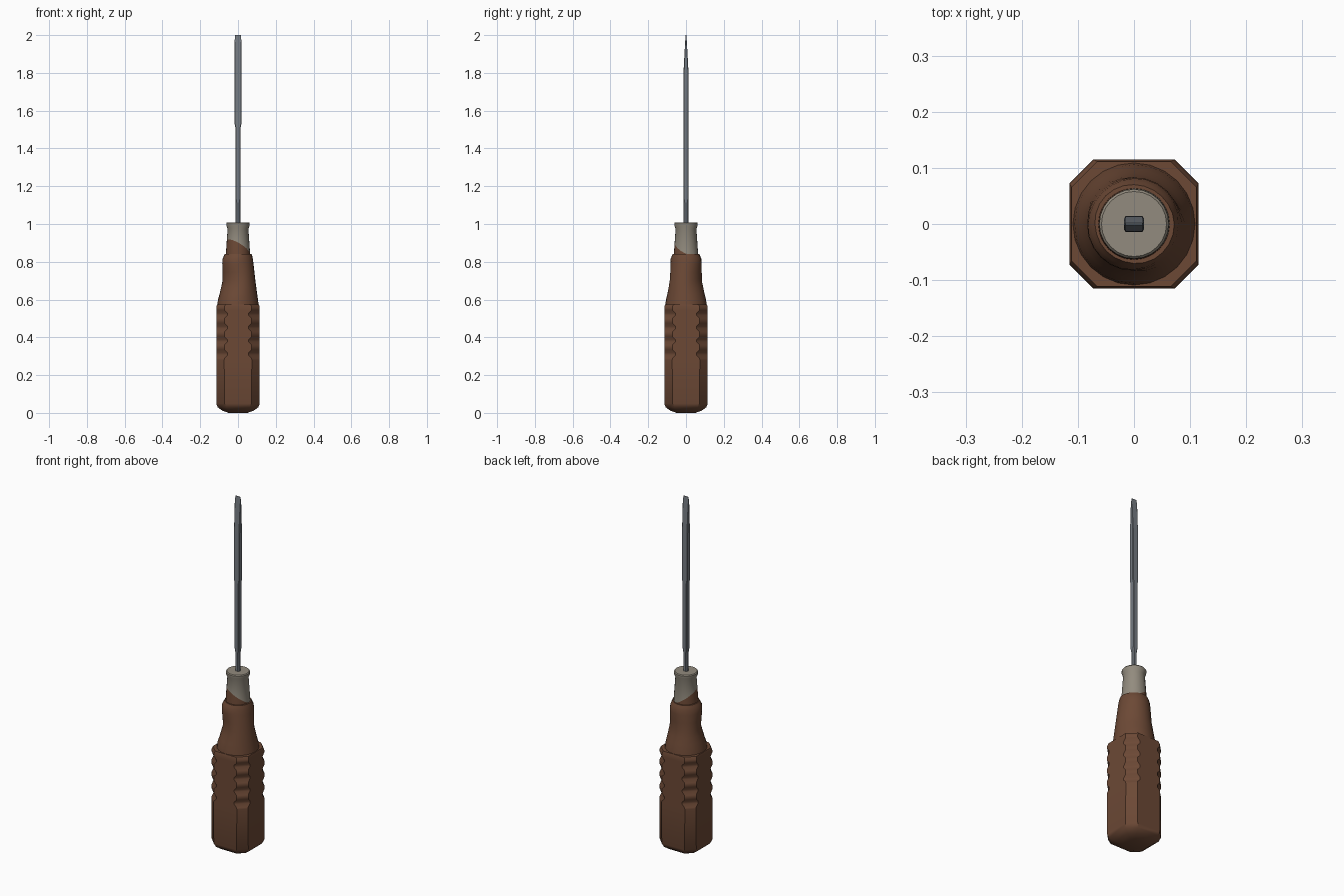
import bpy, bmesh, math
from mathutils import Vector

if "Cube" in bpy.data.objects:
    bpy.data.objects.remove(bpy.data.objects["Cube"])


def material(name, rgb):
    m = bpy.data.materials.new(name)
    m.diffuse_color = (*rgb, 1)
    m.use_nodes = True
    m.node_tree.nodes["Principled BSDF"].inputs["Base Color"].default_value = m.diffuse_color
    return m


BROWN = material("brown_wood", (0.150, 0.066, 0.036))
TAN = material("beige_ferrule", (0.29, 0.26, 0.21))
STEEL = material("grey_steel", (0.18, 0.20, 0.225))


def loft(name, rings, mats, angle=35, edit=None):
    """Skin a stack of equal-length rings, cap both ends."""
    bm = bmesh.new()
    vs = [[bm.verts.new(p) for p in r] for r in rings]
    n = len(vs[0])
    for a, b in zip(vs, vs[1:]):
        for i in range(n):
            j = (i + 1) % n
            bm.faces.new((a[i], a[j], b[j], b[i]))
    bm.faces.new(vs[0][::-1])
    bm.faces.new(vs[-1])
    if edit:
        edit(bm)
    bmesh.ops.recalc_face_normals(bm, faces=bm.faces)
    me = bpy.data.meshes.new(name)
    bm.to_mesh(me)
    bm.free()
    for m in mats:
        me.materials.append(m)
    ob = bpy.data.objects.new(name, me)
    bpy.context.collection.objects.link(ob)
    bpy.ops.object.select_all(action='DESELECT')
    ob.select_set(True)
    bpy.context.view_layer.objects.active = ob
    bpy.ops.object.shade_smooth_by_angle(angle=math.radians(angle))
    return ob


def octagon(hx, hy, cx, cy, z):
    """Rectangle hx by hy with its corners cut back to cx, cy."""
    return [(hx, -cy, z), (hx, cy, z), (cx, hy, z), (-cx, hy, z),
            (-hx, cy, z), (-hx, -cy, z), (-cx, -hy, z), (cx, -hy, z)]


def circle(r, z, n=24):
    return [(r * math.cos(2 * math.pi * i / n), r * math.sin(2 * math.pi * i / n), z)
            for i in range(n)]


def lerp(table, z):
    for (z0, r0), (z1, r1) in zip(table, table[1:]):
        if z <= z1:
            return r0 + (r1 - r0) * max(0, z - z0) / (z1 - z0)
    return table[-1][1]


# Grip: chamfered square with finger grooves across the four corners
body = [(0.05, 0.035, 0.0), (0.083, 0.05, 0.012), (0.108, 0.062, 0.03),
        (0.115, 0.072, 0.05), (0.115, 0.073, 0.28)]
for k in range(4):
    z = 0.31 + k * 0.07
    body += [(0.115, 0.072, z - 0.02), (0.115, 0.056, z - 0.004),
             (0.115, 0.056, z + 0.008), (0.115, 0.072, z + 0.025)]
body += [(0.115, 0.072, 0.56), (0.111, 0.066, 0.575)]
loft("grip", [octagon(h, h, c, c, z) for h, c, z in body], [BROWN], 40)

# Neck: cone pinched for thumb and finger on opposite sides
straight = [(0.565, 0.110), (0.82, 0.078), (0.842, 0.072)]
pinched = [(0.565, 0.110), (0.60, 0.106), (0.63, 0.096), (0.70, 0.077),
           (0.79, 0.084), (0.815, 0.083), (0.842, 0.069)]
neck = []
for z in (0.565, 0.60, 0.63, 0.665, 0.70, 0.745, 0.79, 0.815, 0.83, 0.842):
    ring = []
    for i in range(24):
        a = 2 * math.pi * i / 24
        w = 0.5 + 0.5 * math.cos(2 * (a - math.radians(50))) - 0.35 * math.cos(a)
        w = min(1, max(0, w))
        r = lerp(straight, z) * (1 - w) + lerp(pinched, z) * w
        ring.append((r * math.cos(a), r * math.sin(a), z))
    neck.append(ring)
loft("neck", neck, [BROWN], 40)


# Ferrule: flared collar, brown below a slanted cut
def slanted_colour(bm):
    co, no = Vector((0, 0, 0.878)), Vector((0.55, 0.4, 1)).normalized()
    bmesh.ops.bisect_plane(bm, geom=bm.verts[:] + bm.edges[:] + bm.faces[:],
                           plane_co=co, plane_no=no)
    for f in bm.faces:
        f.material_index = 1 if (f.calc_center_median() - co).dot(no) < 0 else 0


collar = [(0.064, 0.835), (0.063, 0.86), (0.055, 0.975), (0.062, 0.992),
          (0.062, 1.004), (0.058, 1.009)]
loft("ferrule", [circle(r, z) for r, z in collar], [TAN, BROWN], 35, slanted_colour)

# Shaft and flat blade: bevelled square rod, widened then ground to an edge
rod = [(0.012, 0.012, 0.006, 0.006, 0.99), (0.012, 0.012, 0.006, 0.006, 1.11),
       (0.014, 0.014, 0.011, 0.011, 1.14), (0.014, 0.014, 0.011, 0.011, 1.51),
       (0.018, 0.014, 0.015, 0.010, 1.53), (0.018, 0.0135, 0.015, 0.010, 1.80),
       (0.018, 0.007, 0.016, 0.005, 1.92), (0.018, 0.004, 0.016, 0.003, 1.97),
       (0.015, 0.0015, 0.0145, 0.001, 2.0)]
loft("blade", [octagon(*r) for r in rod], [STEEL], 30)
